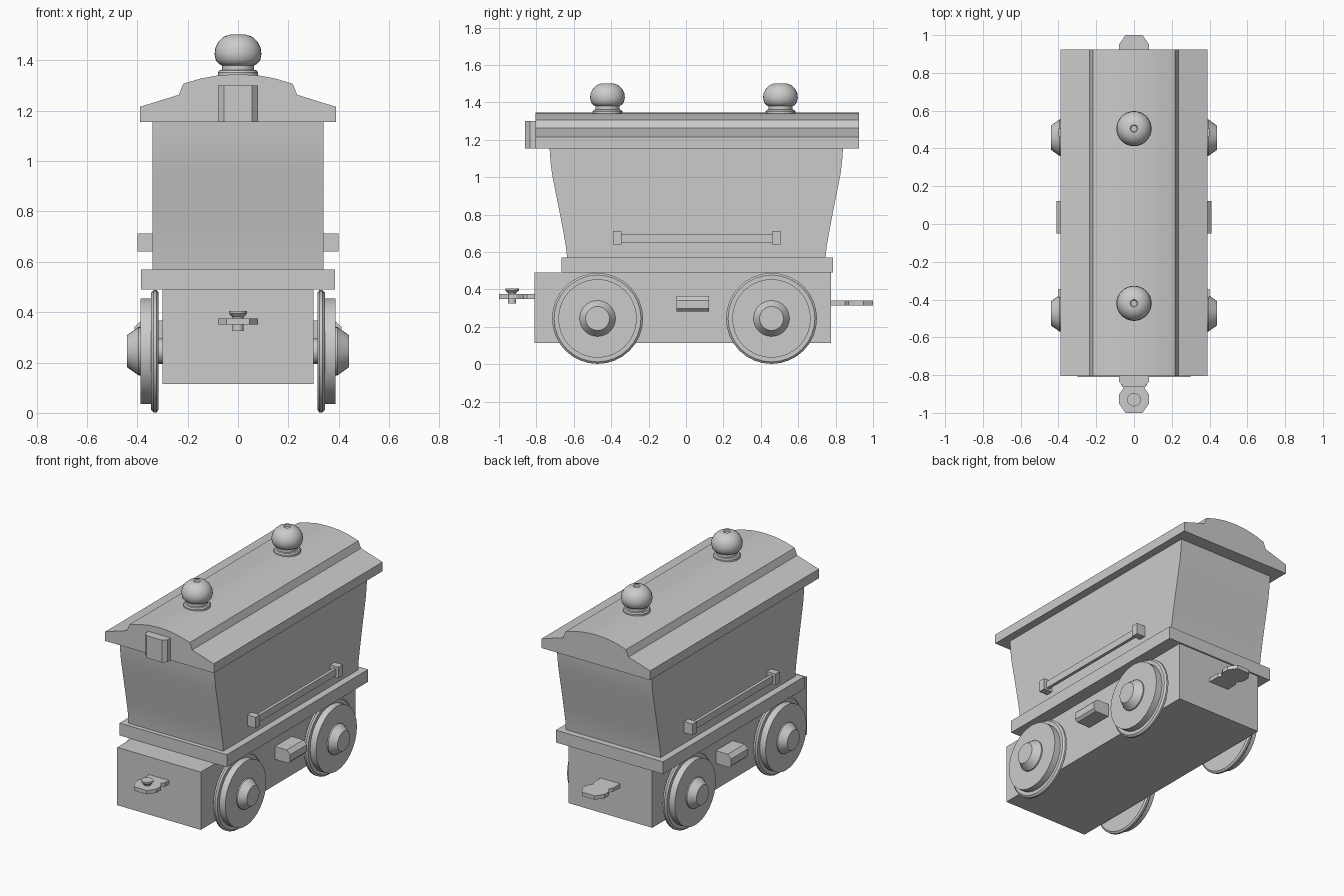
import bpy, bmesh, math
from mathutils import Matrix, Vector

cube = bpy.data.objects.get("Cube")
if cube:
    bpy.data.objects.remove(cube, do_unlink=True)

grey = bpy.data.materials.new("plain grey")
grey.use_nodes = True
colour = (0.6, 0.6, 0.6, 1)
grey.diffuse_color = colour
grey.node_tree.nodes["Principled BSDF"].inputs["Base Color"].default_value = colour


def finish(name, bm, smooth=None):
    bmesh.ops.recalc_face_normals(bm, faces=bm.faces)
    mesh = bpy.data.meshes.new(name)
    bm.to_mesh(mesh)
    bm.free()
    mesh.materials.append(grey)
    obj = bpy.data.objects.new(name, mesh)
    bpy.context.collection.objects.link(obj)
    if smooth:
        bpy.ops.object.select_all(action='DESELECT')
        obj.select_set(True)
        bpy.context.view_layer.objects.active = obj
        bpy.ops.object.shade_smooth_by_angle(angle=math.radians(smooth))
    return obj


def box(name, x, y, z):
    bm = bmesh.new()
    bmesh.ops.create_cube(bm, size=1)
    for v in bm.verts:
        v.co = [(a + b) / 2 + c * (b - a) for (a, b), c in zip((x, y, z), v.co)]
    return finish(name, bm)


def prism(name, outline, axis, lo, hi, smooth=None):
    """Extrude a 2D outline, given in the two other axes, along an axis."""
    bm = bmesh.new()
    def place(p):
        co = list(p)
        co.insert(axis, lo)
        return bm.verts.new(co)
    face = bm.faces.new([place(p) for p in outline])
    new = bmesh.ops.extrude_face_region(bm, geom=[face])["geom"]
    shift = Vector([hi - lo if i == axis else 0 for i in range(3)])
    bmesh.ops.translate(bm, verts=[g for g in new if isinstance(g, bmesh.types.BMVert)], vec=shift)
    return finish(name, bm, smooth)


def lathe(name, profile, centre, turn=None, sides=32):
    """Spin (radius, height) points about z, then turn and place the part."""
    bm = bmesh.new()
    verts = [bm.verts.new((r, 0, h)) for r, h in profile]
    edges = [bm.edges.new(pair) for pair in zip(verts, verts[1:])]
    bmesh.ops.spin(bm, geom=verts + edges, cent=(0, 0, 0), axis=(0, 0, 1),
                   angle=math.tau, steps=sides, use_duplicate=False)
    bmesh.ops.remove_doubles(bm, verts=bm.verts, dist=0.0005)
    matrix = Matrix.Translation(centre) @ (turn or Matrix())
    bmesh.ops.transform(bm, matrix=matrix, verts=bm.verts)
    return finish(name, bm, 35)


def mirrored(half):
    return half + [(-x, y) for x, y in reversed(half) if x]


# Chassis, footplate and body with flared ends
box("chassis", (-0.3, 0.3), (-0.81, 0.775), (0.115, 0.49))
box("footplate", (-0.385, 0.385), (-0.665, 0.785), (0.49, 0.57))
flare = [(0.69, 0.56), (0.697, 0.63), (0.713, 0.72), (0.73, 0.81),
         (0.748, 0.9), (0.77, 1.01), (0.779, 1.08), (0.785, 1.16)]
body = [(y + 0.055, z) for y, z in mirrored(flare)]
prism("body", body, 0, -0.34, 0.34, 30)

# Stepped roof with a gently arched crown
roof = [(0.39, 1.155), (0.39, 1.215), (0.235, 1.263), (0.217, 1.307),
        (0.15, 1.327), (0.08, 1.34), (0, 1.345)]
prism("roof", mirrored(roof), 1, -0.805, 0.925, 14)
lamp = [(0.08, -0.80), (0.08, -0.835), (0.055, -0.86)]
prism("roof_lamp_block", mirrored(lamp), 2, 1.155, 1.3)

# Roof vents
vent = [(0, 1.33), (0.08, 1.33), (0.08, 1.352), (0.074, 1.36), (0.064, 1.362),
        (0.064, 1.38), (0.076, 1.386), (0.088, 1.4), (0.093, 1.425), (0.09, 1.45),
        (0.077, 1.475), (0.056, 1.494), (0.03, 1.502), (0.02, 1.502), (0.016, 1.495), (0, 1.495)]
for place, y in (("front", -0.42), ("back", 0.505)):
    lathe(place + "_roof_vent", vent, (0, y, 0))

# Wheels, with the profile running outwards from the chassis
wheel = [(0, 0.315), (0.232, 0.315), (0.243, 0.323), (0.243, 0.335), (0.232, 0.345),
         (0.21, 0.345), (0.21, 0.387), (0.096, 0.387), (0.096, 0.395), (0.064, 0.44), (0, 0.44)]
for place, y in (("front", -0.473), ("back", 0.457)):
    for side, s in (("left", 1), ("right", -1)):
        turn = Matrix.Rotation(s * math.pi / 2, 4, 'Y')
        lathe(f"{place}_{side}_wheel", wheel, (0, y, 0.245), turn)
    axle = [(0, -0.33), (0.05, -0.33), (0.05, 0.33), (0, 0.33)]
    lathe(place + "_axle", axle, (0, y, 0.245), Matrix.Rotation(math.pi / 2, 4, 'Y'), 16)

# Handrails and axle-box blocks on both sides
for side, s in (("left", 1), ("right", -1)):
    for place, y in (("front", -0.39), ("back", 0.46)):
        box(f"{side}_{place}_handrail_post", sorted((s * 0.335, s * 0.4)), (y, y + 0.045), (0.64, 0.712))
    box(side + "_handrail", sorted((s * 0.362, s * 0.382)), (-0.36, 0.48), (0.652, 0.697))
    block = [(0.29, 0.283), (0.395, 0.283), (0.41, 0.298), (0.41, 0.342), (0.385, 0.366), (0.29, 0.366)]
    prism(side + "_side_block", [(s * x, z) for x, z in block], 1, -0.05, 0.122)

# Couplings at both ends and the pin in the front one
tongue = [(0.07, 0.75), (0.07, 0.85), (0.056, 0.868), (0.08, 0.905), (0.08, 0.95), (0.045, 1)]
prism("front_coupling", [(x, -y) for x, y in mirrored(tongue)], 2, 0.35, 0.375)
prism("back_coupling", mirrored(tongue), 2, 0.315, 0.34)
pin = [(0, 0.325), (0.022, 0.325), (0.022, 0.38), (0.036, 0.395), (0.036, 0.405), (0, 0.405)]
lathe("coupling_pin", pin, (0, -0.93, 0), sides=16)
